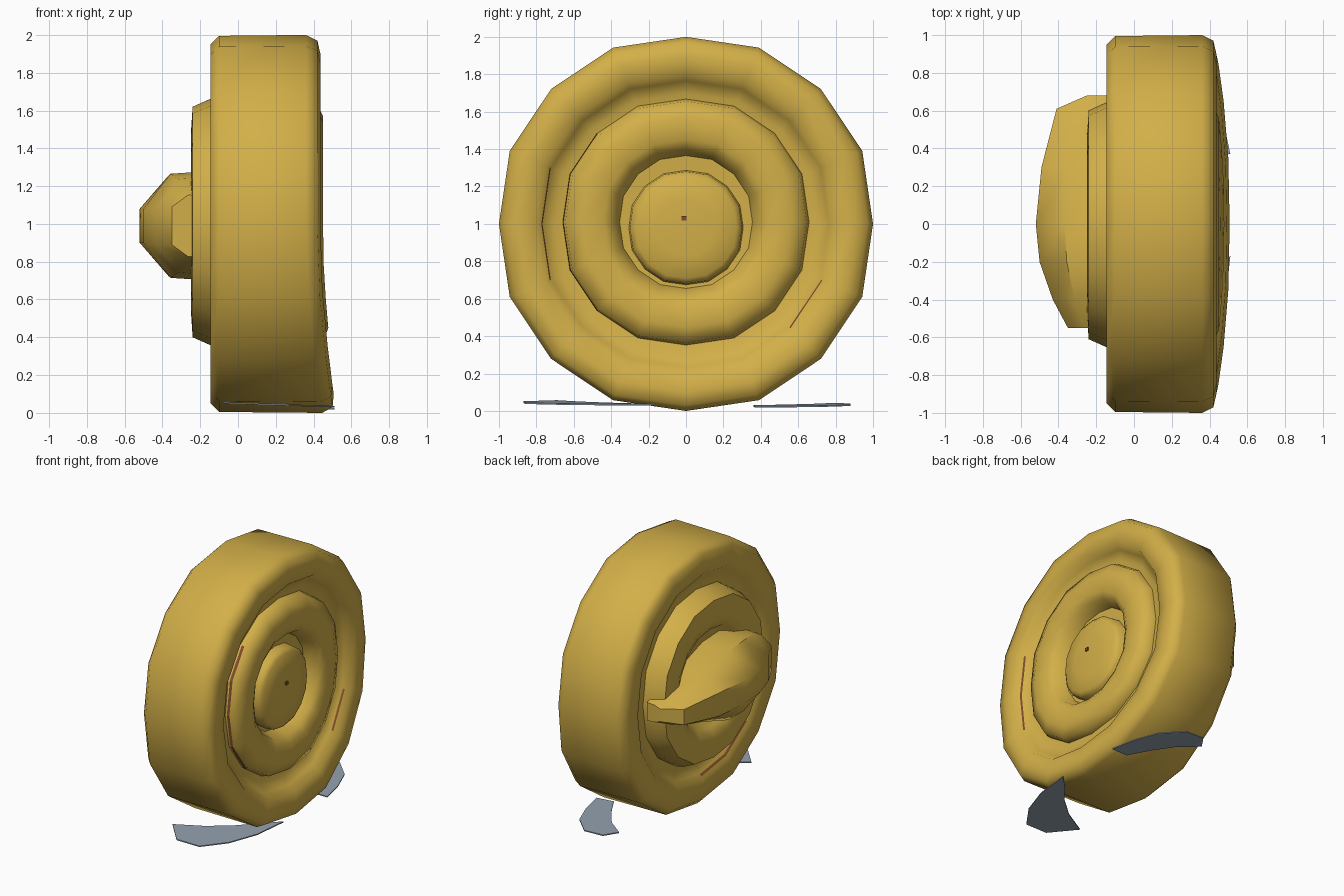
import bpy, bmesh, math

if "Cube" in bpy.data.objects:
    bpy.data.objects.remove(bpy.data.objects["Cube"])


def material(name, rgb):
    m = bpy.data.materials.new(name)
    m.diffuse_color = (*rgb, 1)
    m.use_nodes = True
    m.node_tree.nodes["Principled BSDF"].inputs["Base Color"].default_value = m.diffuse_color
    return m


GOLD = material("ochre", (0.65, 0.43, 0.065))
GREY = material("blue_grey", (0.30, 0.36, 0.43))
BROWN = material("rust_brown", (0.22, 0.075, 0.025))
SIDES = 16


def finish(name, bm, mat, angle=60):
    bmesh.ops.recalc_face_normals(bm, faces=bm.faces)
    me = bpy.data.meshes.new(name)
    bm.to_mesh(me)
    bm.free()
    for p in me.polygons:
        p.use_smooth = True
    me.set_sharp_from_angle(angle=math.radians(angle))
    me.materials.append(mat)
    ob = bpy.data.objects.new(name, me)
    bpy.context.collection.objects.link(ob)
    return ob


def bulge(x, z):
    # the lower outer wall swells outward
    if x > 0.25 and z < 0.9:
        x += 0.085 * ((0.9 - z) / 0.9) ** 1.6
    return x


def ring_point(x, r, i, zc):
    a = math.tau * i / SIDES
    k = 1.0 if i % 4 == 0 else 1.02
    z = zc + r * k * math.cos(a)
    return (bulge(x, z), r * k * math.sin(a), z)


def lathe(name, profile, mat, zc=1.0, closed=False):
    bm = bmesh.new()
    rings = []
    for x, r in profile:
        if r == 0:
            rings.append([bm.verts.new((x, 0, zc))] * SIDES)
        else:
            rings.append([bm.verts.new(ring_point(x, r, i, zc)) for i in range(SIDES)])
    pairs = list(zip(rings, rings[1:]))
    if closed:
        pairs.append((rings[-1], rings[0]))
    for a, b in pairs:
        for i in range(SIDES):
            j = (i + 1) % SIDES
            vs = list(dict.fromkeys([a[i], a[j], b[j], b[i]]))
            bm.faces.new(vs)
    return finish(name, bm, mat)


# tyre with rounded shoulders, closed through the grooves
lathe("tyre", [(-0.09, 0.70), (-0.11, 0.76), (-0.145, 0.80), (-0.145, 0.95), (-0.10, 0.995),
               (0.36, 1.0), (0.42, 0.97), (0.436, 0.90), (0.435, 0.80),
               (0.38, 0.765), (0.35, 0.70), (0.35, 0.60), (-0.09, 0.60)], GOLD, closed=True)

# wheel disc: a fat ring recessed around the hub on both sides
lathe("wheel_disc", [(-0.13, 0), (-0.14, 0.34), (-0.21, 0.38), (-0.25, 0.46), (-0.24, 0.61),
                     (-0.15, 0.65), (-0.08, 0.66), (0.34, 0.66), (0.41, 0.645),
                     (0.45, 0.56), (0.44, 0.44), (0.41, 0.39), (0.32, 0.355), (0.31, 0)],
      GOLD, zc=1.01)

# round hub cap
lathe("hub_cap", [(0.28, 0.31), (0.38, 0.30), (0.405, 0.27), (0.42, 0.15), (0.425, 0)],
      GOLD, zc=0.98)

# wedge-shaped mount on the inner side: y, outer x, outer and base half heights
sections = [(0.68, -0.25, 0.05, 0.07), (0.61, -0.41, 0.06, 0.09), (0.30, -0.49, 0.09, 0.18),
            (0.0, -0.52, 0.09, 0.28), (-0.2, -0.50, 0.09, 0.29), (-0.4, -0.43, 0.10, 0.26),
            (-0.55, -0.35, 0.10, 0.17)]
bm = bmesh.new()
loops = []
for y, xo, ho, hb in sections:
    xm = -0.14 + (xo + 0.14) * 0.6
    ring = [(-0.14, hb), (xm, hb * 0.95), (xo, ho), (xo, -ho), (xm, -hb * 0.95), (-0.14, -hb)]
    loops.append([bm.verts.new((x, y, 0.99 + z)) for x, z in ring])
for a, b in zip(loops, loops[1:]):
    for i in range(6):
        j = (i + 1) % 6
        bm.faces.new((a[i], a[j], b[j], b[i]))
bm.faces.new(loops[0])
bm.faces.new(loops[-1])
finish("inner_mount", bm, GOLD, 45)


# thin curved plates lying under the tyre
def plate(name, outline, z):
    bm = bmesh.new()
    f = bm.faces.new([bm.verts.new((x, y, z)) for x, y in outline])
    up = bmesh.ops.extrude_face_region(bm, geom=[f])["geom"]
    bmesh.ops.translate(bm, verts=[v for v in up if isinstance(v, bmesh.types.BMVert)],
                        vec=(0, 0, 0.008))
    for v in bm.verts:  # slight tilt towards the inner side
        v.co.z += 0.035 * (0.25 - v.co.x)
    finish(name, bm, GREY, 30)


plate("front_ground_plate", [(-0.08, -0.69), (0.0, -0.78), (0.08, -0.87), (0.27, -0.86),
                             (0.40, -0.68), (0.48, -0.45), (0.51, -0.17), (0.40, -0.28),
                             (0.29, -0.42), (0.12, -0.57)], 0.038)
plate("rear_ground_plate", [(0.03, 0.78), (0.10, 0.88), (0.26, 0.88), (0.40, 0.74),
                            (0.47, 0.56), (0.51, 0.37), (0.37, 0.36), (0.28, 0.52),
                            (0.17, 0.67)], 0.027)


# rusty slivers showing on the groove walls
def rust(bm, steps, x0, r0, x1, r1, zc):
    for i in steps:
        q = [ring_point(x, r, k, zc) for x, r, k in ((x0, r0, i), (x0, r0, i + 1),
                                                     (x1, r1, i + 1), (x1, r1, i))]
        bm.faces.new([bm.verts.new(p) for p in q])


bm = bmesh.new()
rust(bm, (10, 11, 12, 13), 0.365, 0.659, 0.385, 0.655, 1.01)
rust(bm, (5, 11, 12), 0.39, 0.767, 0.402, 0.774, 1.0)
rust(bm, (8, 9), -0.12, 0.765, -0.132, 0.779, 1.0)
finish("groove_rust", bm, BROWN)

# tiny centre pin
bm = bmesh.new()
bmesh.ops.create_cube(bm, size=0.026)
bmesh.ops.translate(bm, verts=bm.verts, vec=(0.418, -0.01, 1.03))
finish("centre_pin", bm, BROWN, 30)
